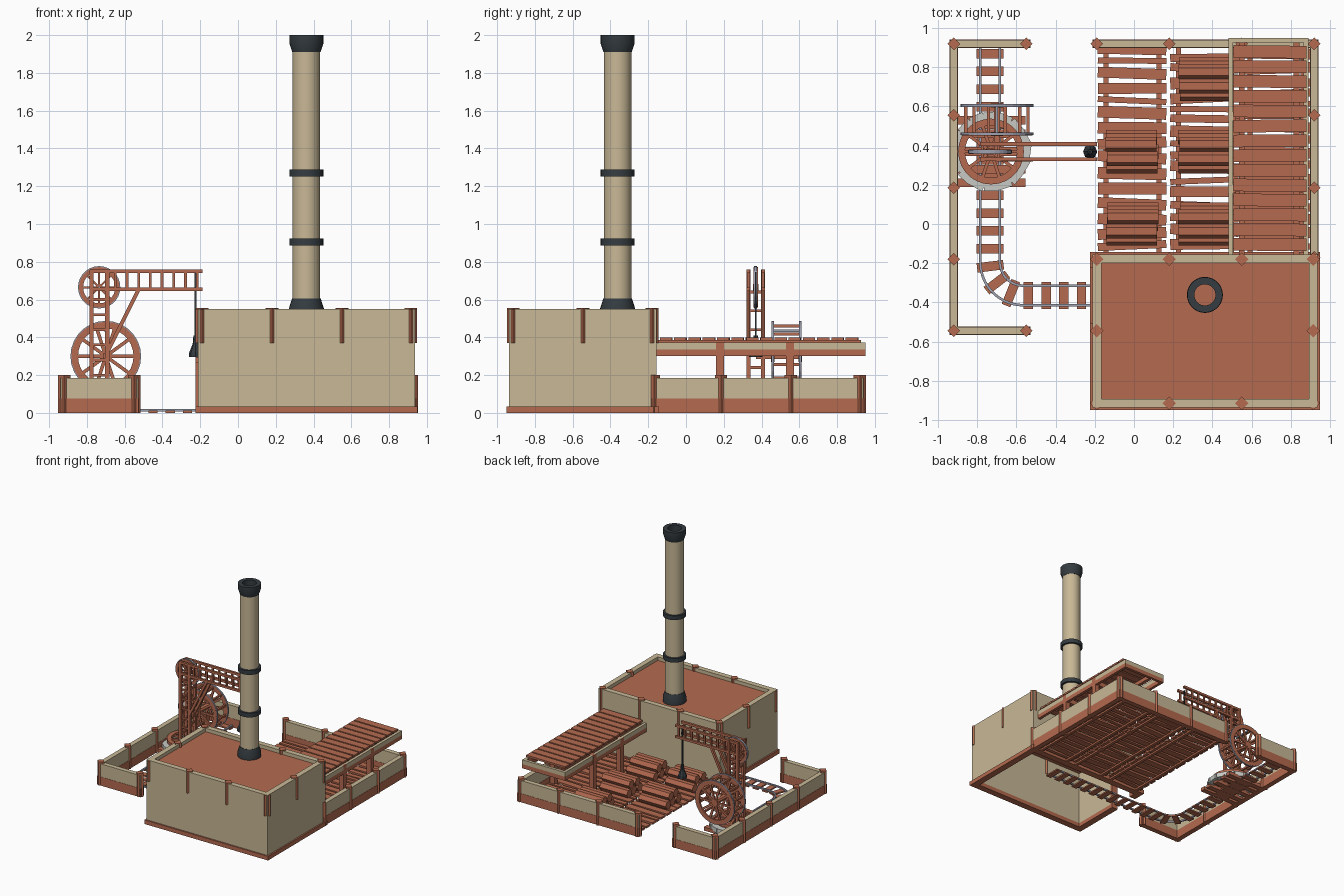
import bpy, bmesh, math, random
from mathutils import Matrix, Vector

if "Cube" in bpy.data.objects:
    bpy.data.objects.remove(bpy.data.objects["Cube"])

random.seed(4)
T, RX, RZ = Matrix.Translation, lambda a: Matrix.Rotation(a, 4, 'X'), lambda a: Matrix.Rotation(a, 4, 'Z')

def material(name, rgb):
    m = bpy.data.materials.new(name)
    m.diffuse_color = (*rgb, 1)
    m.use_nodes = True
    m.node_tree.nodes["Principled BSDF"].inputs["Base Color"].default_value = m.diffuse_color
    return m

WOOD = material("red brown wood", (0.46, 0.145, 0.08))
TAN = material("tan plaster", (0.58, 0.48, 0.305))
DARK = material("dark iron", (0.035, 0.045, 0.052))
STEEL = material("blue grey steel", (0.35, 0.36, 0.44))
STONE = material("light grey stone", (0.58, 0.58, 0.55))

def make(name, mat, bm, smooth=False):
    bmesh.ops.recalc_face_normals(bm, faces=bm.faces)
    me = bpy.data.meshes.new(name)
    bm.to_mesh(me)
    bm.free()
    me.materials.append(mat)
    ob = bpy.data.objects.new(name, me)
    bpy.context.collection.objects.link(ob)
    if smooth:
        bpy.context.view_layer.objects.active = ob
        ob.select_set(True)
        bpy.ops.object.shade_smooth_by_angle(angle=math.radians(35))
        ob.select_set(False)

def box(bm, x0, x1, y0, y1, z0, z1, rot=0):
    m = T(((x0 + x1) / 2, (y0 + y1) / 2, (z0 + z1) / 2)) @ RZ(rot)
    bmesh.ops.create_cube(bm, size=1, matrix=m @ Matrix.Diagonal((x1 - x0, y1 - y0, z1 - z0, 1)))

def boxes(name, mat, *rows):
    bm = bmesh.new()
    for r in rows:
        box(bm, *r)
    make(name, mat, bm)

def beam(bm, a, b, w):
    a, b = Vector(a), Vector(b)
    q = (b - a).to_track_quat('Z', 'Y').to_matrix().to_4x4()
    bmesh.ops.create_cube(bm, size=1, matrix=T((a + b) / 2) @ q @ Matrix.Diagonal((w, w, (b - a).length, 1)))

def lathe(bm, prof, m, n=28):
    # revolve a closed (radius, height) profile
    rings = [[bm.verts.new(m @ Vector((r * math.cos(2 * math.pi * i / n), r * math.sin(2 * math.pi * i / n), z)))
              for r, z in prof] for i in range(n)]
    k = len(prof)
    for i in range(n):
        a, b = rings[i], rings[(i + 1) % n]
        for j in range(k):
            bm.faces.new((a[j], b[j], b[(j + 1) % k], a[(j + 1) % k]))

def rect(r0, r1, z0, z1):
    return [(r0, z0), (r1, z0), (r1, z1), (r0, z1)]

def spoked(bm, m, r, rim, w, spokes):
    # rim, hub and spokes of a wheel around local z
    lathe(bm, rect(r - rim, r, -w / 2, w / 2), m)
    lathe(bm, rect(0.004, r * 0.17, -w * 0.7, w * 0.7), m, 10)
    for i in range(spokes):
        a = 2 * math.pi * i / spokes
        c = m @ RZ(a) @ T((r * 0.53, 0, 0))
        bmesh.ops.create_cube(bm, size=1, matrix=c @ Matrix.Diagonal((r * 0.82, r * 0.1, w * 0.7, 1)))

# --- main building: open-bottomed shell with a doorway for the track
X0, X1, Y0, Y1, t = -0.212, 0.938, -0.938, -0.155, 0.045
boxes("building_walls", TAN,
      (X0, X1, Y0, Y0 + t, 0.03, 0.55), (X0, X1, Y1 - t, Y1, 0.03, 0.55),
      (X1 - t, X1, Y0 + t, Y1 - t, 0.03, 0.55), (X0, X0 + t, Y0 + t, -0.48, 0.03, 0.55),
      (X0, X0 + t, -0.25, Y1 - t, 0.03, 0.55), (X0, X0 + t, -0.48, -0.25, 0.27, 0.55))
boxes("building_roof", WOOD, (X0 + t, X1 - t, Y0 + t, Y1 - t, 0.5, 0.52))
e = 0.012
boxes("building_base", WOOD,
      (X0 - e, X1 + e, Y0 - e, Y0 + t, 0, 0.035), (X0 - e, X1 + e, Y1 - t, Y1 + e, 0, 0.035),
      (X1 - t, X1 + e, Y0 + t, Y1 - t, 0, 0.035), (X0 - e, X0 + t, Y0 + t, -0.48, 0, 0.035),
      (X0 - e, X0 + t, -0.25, Y1 - t, 0, 0.035))
boxes("door_frame", WOOD, (X0 - e, X0 + t, -0.5, -0.475, 0, 0.29), (X0 - e, X0 + t, -0.255, -0.23, 0, 0.29),
      (X0 - e, X0 + t, -0.51, -0.22, 0.265, 0.295))
bm = bmesh.new()
for x in (-0.19, 0.18, 0.55, 0.915):
    for y in (-0.18, -0.545, -0.915):
        if y != -0.545 or x in (-0.19, 0.915):
            top = 0.547 if y == -0.915 and x in (-0.19, 0.915) else 0.556
            box(bm, x - 0.024, x + 0.024, y - 0.024, y + 0.024, 0.37, top, math.pi / 4)
make("building_posts", WOOD, bm)

# --- chimney, hollow through to the roof
C = T((0.362, -0.362, 0))
bm = bmesh.new()
lathe(bm, rect(0.055, 0.073, 0.52, 1.96), C)
make("chimney_shaft", TAN, bm, True)
bm = bmesh.new()
lathe(bm, [(0.056, 0.52), (0.092, 0.52), (0.092, 0.555), (0.076, 0.605), (0.056, 0.605)], C)
for z in (0.905, 1.27):
    lathe(bm, rect(0.06, 0.09, z - 0.018, z + 0.018), C)
lathe(bm, [(0.054, 1.91), (0.075, 1.91), (0.09, 1.955), (0.09, 2.0), (0.054, 2.0)], C)
make("chimney_iron_bands", DARK, bm, True)

# --- fences
runs = [(-0.92, -0.92, -0.545, 0.92), (-0.92, -0.55, -0.545, -0.545), (-0.92, -0.55, 0.92, 0.92),
        (0.92, 0.92, -0.16, 0.92), (-0.19, 0.92, 0.92, 0.92)]
boxes("fence_base", WOOD, *[(a - .022, b + .022, c - .022, d + .022, 0, 0.075) for a, b, c, d in runs])
boxes("fence_panels", TAN, *[(a - .02, b + .02, c - .02, d + .02, 0.075, 0.185) for a, b, c, d in runs])
posts = [(-0.92, y) for y in (0.92, 0.555, 0.185, -0.18, -0.545)] + [(-0.55, -0.545), (-0.55, 0.92)]
posts += [(0.92, y) for y in (0.92, 0.555, 0.185, -0.17)] + [(x, 0.92) for x in (-0.19, 0.18, 0.55)]
boxes("fence_posts", WOOD, *[(x - .023, x + .023, y - .023, y + .023, 0, 0.2, math.pi / 4) for x, y in posts])

# --- raised loading platform
boxes("platform_planks", WOOD, *[(0.508, 0.88, y - 0.032, y + 0.032, 0.384, 0.4, random.uniform(-.012, .012))
                                 for y in (-0.105 + 0.0757 * i for i in range(14))])
sides = [(0.482, 0.506, -0.155, 0.95), (0.866, 0.89, -0.155, 0.95), (0.482, 0.89, 0.926, 0.95)]
boxes("platform_rails", TAN, *[(*s, 0.335, 0.372) for s in sides])
boxes("platform_frame", WOOD, *[(*s, 0.3, 0.335) for s in sides],
      (0.535, 0.565, -0.155, 0.926, 0.35, 0.385), (0.815, 0.845, -0.155, 0.926, 0.35, 0.385),
      *[(0.49, 0.88, y - 0.015, y + 0.015, 0.31, 0.35) for y in (0.18, 0.55)])
boxes("platform_legs", WOOD, *[(x - .021, x + .021, y - .021, y + .021, 0, 0.372)
                               for x in (0.5, 0.87) for y in (0.18, 0.55)])

# --- yard floor: uneven planks on joists
bm = bmesh.new()
for x in (-0.01, 0.36, 0.725):
    box(bm, x - 0.145, x - 0.12, -0.155, 0.9, 0, 0.016)
    box(bm, x + 0.125, x + 0.15, -0.155, 0.9, 0, 0.016)
    y = -0.13
    while y < 0.88:
        w = random.choice((0.03, 0.04, 0.055, 0.06))
        box(bm, x - 0.175, x + 0.175, y, y + w, 0.014, 0.03, random.uniform(-.05, .05))
        y += w + random.uniform(0.014, 0.026)
make("yard_floor", WOOD, bm)

# --- stacked log piles
bm = bmesh.new()
for px, py in ((-0.01, 0.37), (-0.01, 0), (0.36, 0.74), (0.36, 0.37), (0.36, 0)):
    for dy, z in ((-.074, .066), (0, .066), (.074, .066), (-.037, .128), (.037, .128)):
        s = random.uniform(-.008, .008)
        bmesh.ops.create_cone(bm, cap_ends=True, segments=6, radius1=0.037, radius2=0.037, depth=0.26,
                              matrix=T((px + s, py + dy, z)) @ Matrix.Rotation(math.pi / 2, 4, 'Y'))
make("log_piles", WOOD, bm)

# --- curved track running into the building
def track(s):
    # point and heading at distance s along the centre line
    R, L = 0.17, 1.095
    if s < L:
        return Vector((-0.735, 0.9 - s, 0)), -math.pi / 2
    a = min((s - L) / R, math.pi / 2)
    p = Vector((-0.565 - R * math.cos(a), -0.195 - R * math.sin(a), 0))
    return p + Vector((max(0, s - L - R * math.pi / 2), 0, 0)), a - math.pi / 2

bm = bmesh.new()
for i in range(28):
    p, h = track(0.03 + 0.0905 * i)
    box(bm, p.x - .024, p.x + .024, p.y - .068, p.y + .068, 0, 0.012, h)
make("track_sleepers", WOOD, bm)
bm = bmesh.new()
stops = [0, 1.095] + [1.095 + 0.17 * math.pi / 2 * i / 10 for i in range(1, 11)] + [2.47]
for side in (-0.05, 0.05):
    pts = [p + Vector((-math.sin(h), math.cos(h), 0)) * side for p, h in map(track, stops)]
    for a, b in zip(pts, pts[1:]):
        beam(bm, (a.x, a.y, 0.015), (b.x, b.y, 0.015), 0.013)
make("track_rails", STEEL, bm)

# --- crane turntable
cx, cy = -0.73, 0.37
boxes("turntable_planks", WOOD, *[(cx - .175, cx + .175, cy + d - .022, cy + d + .022, 0.0, 0.03)
                                  for d in (-.16, -.09, 0, .09, .16)])
bm = bmesh.new()
for i in range(16):
    a = 2 * math.pi * i / 16
    c = Vector((cx + 0.176 * math.cos(a), cy + 0.176 * math.sin(a)))
    box(bm, c.x - .026, c.x + .026, c.y - .037, c.y + .037, 0.02, 0.06, a + random.uniform(-.15, .15))
make("turntable_stones", STONE, bm)
bm = bmesh.new()
spoked(bm, T((cx, cy, 0.085)), 0.168, 0.035, 0.025, 10)
make("turntable_wheel", WOOD, bm)

# --- crane column, arm and brace
bm = bmesh.new()
for y in (0.33, 0.408):
    for x in (-0.775, -0.692):
        beam(bm, (x, y, 0.06), (x, y, 0.76), 0.022)
    for z in (0.655, 0.75):
        beam(bm, (-0.78, y, z), (-0.188, y, z), 0.019)
    for i in range(8):
        beam(bm, (-0.65 + 0.062 * i, y, 0.655), (-0.65 + 0.062 * i, y, 0.75), 0.014)
    for z in (0.2, 0.28, 0.36, 0.44, 0.52, 0.6):
        beam(bm, (-0.775, y, z), (-0.692, y, z), 0.014)
    beam(bm, (-0.692, y, 0.32), (-0.525, y, 0.655), 0.02)
for x in (-0.775, -0.692):
    for z in (0.14, 0.24, 0.34, 0.44, 0.54, 0.64):
        beam(bm, (x, 0.33, z), (x, 0.408, z), 0.014)
make("crane_frame", WOOD, bm)

# --- pulley wheel at the crane head
M = T((-0.735, 0.369, 0.665)) @ RX(math.pi / 2)
bm = bmesh.new()
spoked(bm, M, 0.107, 0.022, 0.022, 8)
make("pulley_wheel", WOOD, bm)
bm = bmesh.new()
lathe(bm, rect(0.104, 0.112, -0.008, 0.008), M)
make("pulley_tyre", STEEL, bm)

# --- treadwheel: two spoked rims joined by treads
bm, tyres = bmesh.new(), bmesh.new()
for y in (0.46, 0.605):
    M = T((-0.7, y, 0.3)) @ RX(math.pi / 2)
    spoked(bm, M, 0.182, 0.035, 0.014, 10)
    lathe(tyres, rect(0.178, 0.187, -0.0065, 0.0065), M)
for i in range(12):
    a = 2 * math.pi * (i + 0.5) / 12
    x, z = -0.7 + 0.165 * math.cos(a), 0.3 + 0.165 * math.sin(a)
    beam(bm, (x, 0.46, z), (x, 0.605, z), 0.016)
beam(bm, (-0.7, 0.37, 0.3), (-0.7, 0.615, 0.3), 0.03)
beam(tyres, (-0.7, 0.46, 0.435), (-0.7, 0.605, 0.435), 0.013)
make("treadwheel", WOOD, bm)
make("treadwheel_tyres", STEEL, tyres)

# --- hoist rope and weight
bm = bmesh.new()
beam(bm, (-0.224, 0.369, 0.38), (-0.224, 0.369, 0.745), 0.01)
lathe(bm, [(0.001, 0.295), (0.036, 0.295), (0.034, 0.32), (0.016, 0.365), (0.012, 0.41), (0.001, 0.41)],
      T((-0.224, 0.369, 0)), 8)
make("hoist_weight", DARK, bm)
